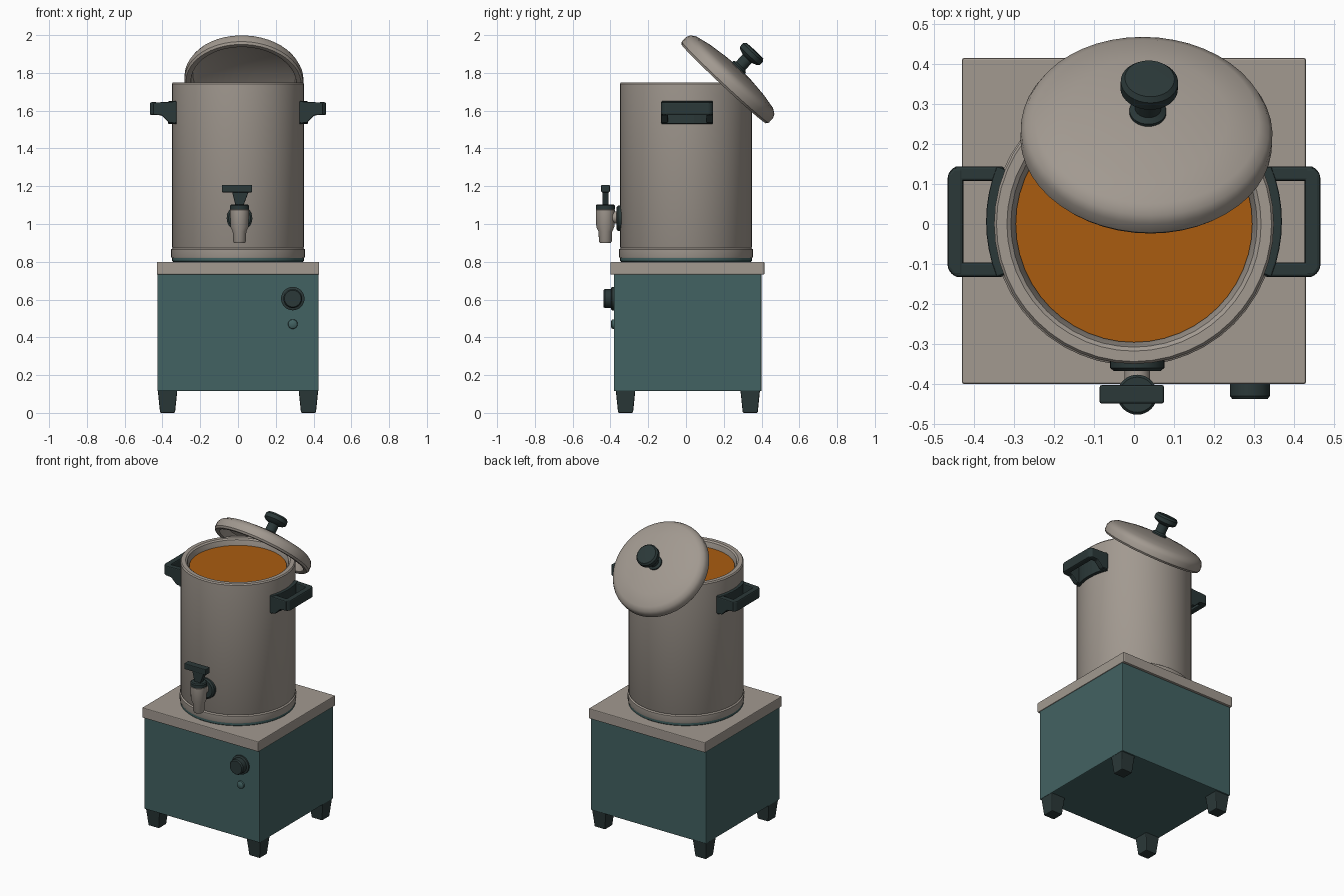
import bpy, bmesh, math
from mathutils import Matrix, Vector

if "Cube" in bpy.data.objects:
    bpy.data.objects.remove(bpy.data.objects["Cube"])


def mat(name, col):
    m = bpy.data.materials.new(name)
    m.diffuse_color = (*col, 1)
    m.use_nodes = True
    m.node_tree.nodes["Principled BSDF"].inputs["Base Color"].default_value = m.diffuse_color
    return m


STEEL = mat("warm_steel", (0.36, 0.32, 0.28))
TEAL = mat("teal_enamel", (0.055, 0.122, 0.122))
DARK = mat("dark_plastic", (0.024, 0.04, 0.04))
ORANGE = mat("orange_drink", (0.40, 0.107, 0.005))


def finish(name, bm, material, smooth=True, bevel=0.0):
    bmesh.ops.recalc_face_normals(bm, faces=bm.faces)
    me = bpy.data.meshes.new(name)
    bm.to_mesh(me)
    bm.free()
    me.materials.append(material)
    ob = bpy.data.objects.new(name, me)
    bpy.context.collection.objects.link(ob)
    if bevel:
        b = ob.modifiers.new("bevel", 'BEVEL')
        b.width, b.segments = bevel, 2
    if smooth:
        bpy.ops.object.select_all(action='DESELECT')
        bpy.context.view_layer.objects.active = ob
        ob.select_set(True)
        bpy.ops.object.shade_smooth_by_angle(angle=math.radians(35))
    return ob


def box(name, lo, hi, material, bevel=0.0, taper=1.0):
    """Box between two corners; taper scales the bottom."""
    bm = bmesh.new()
    lo, hi = Vector(lo), Vector(hi)
    c, s = (lo + hi) / 2, hi - lo
    bmesh.ops.create_cube(bm, size=1)
    for v in bm.verts:
        k = taper if v.co.z < 0 else 1
        v.co = Vector((c.x + v.co.x * s.x * k, c.y + v.co.y * s.y * k, c.z + v.co.z * s.z))
    return finish(name, bm, material, False, bevel)


def lathe(name, profile, material, matrix=Matrix(), n=48):
    """Revolve (radius, height) points round z, then place with matrix."""
    bm = bmesh.new()
    rings = []
    for r, z in profile:
        if r == 0:
            rings.append([bm.verts.new((0, 0, z))] * n)
        else:
            rings.append([bm.verts.new((r * math.cos(math.tau * i / n), r * math.sin(math.tau * i / n), z))
                          for i in range(n)])
    for a, b in zip(rings, rings[1:]):
        for i in range(n):
            j = (i + 1) % n
            bm.faces.new(list(dict.fromkeys((a[i], a[j], b[j], b[i]))))
    bm.transform(matrix)
    return finish(name, bm, material)


def prism(name, outline, direction, material, bevel=0.0):
    """Extrude a flat outline of 3D points."""
    bm = bmesh.new()
    f = bm.faces.new([bm.verts.new(p) for p in outline])
    r = bmesh.ops.extrude_face_region(bm, geom=[f])
    bmesh.ops.translate(bm, vec=direction, verts=[v for v in r["geom"] if isinstance(v, bmesh.types.BMVert)])
    return finish(name, bm, material, False, bevel)


def forward(x, y, z):
    """Placement turning a lathe axis toward the front (-y)."""
    return Matrix.Translation((x, y, z)) @ Matrix.Rotation(math.pi / 2, 4, 'X')


# Cabinet, worktop and feet
box("cabinet", (-0.427, -0.382, 0.115), (0.427, 0.40, 0.735), TEAL, 0.006)
box("worktop", (-0.43, -0.40, 0.732), (0.43, 0.415, 0.80), STEEL, 0.005)
for sx in (-1, 1):
    for y in (-0.32, 0.34):
        x = sx * 0.373
        box("foot", (x - 0.052, y - 0.052, 0), (x + 0.052, y + 0.052, 0.122), DARK, 0.006, 0.76)

# Control knob and indicator
lathe("knob_collar", [(0, 0), (0.062, 0), (0.062, 0.012), (0.056, 0.016), (0, 0.016)],
      DARK, forward(0.29, -0.38, 0.605), 32)
lathe("control_knob", [(0, 0), (0.05, 0), (0.05, 0.05), (0.044, 0.058), (0, 0.058)],
      DARK, forward(0.29, -0.38, 0.605), 32)
lathe("indicator", [(0, 0), (0.026, 0), (0.024, 0.012), (0.014, 0.018), (0, 0.018)],
      TEAL, forward(0.29, -0.38, 0.47), 16)

# Pot: base gasket, lower band, open shell and contents
lathe("base_gasket", [(0, 0.798), (0.342, 0.798), (0.35, 0.805), (0.35, 0.822), (0, 0.822)], TEAL)
lathe("base_band", [(0, 0.82), (0.352, 0.82), (0.354, 0.826), (0.354, 0.866), (0.346, 0.872), (0, 0.872)], STEEL)
lathe("pot", [(0, 0.868), (0.343, 0.868), (0.35, 0.88), (0.35, 1.742), (0.344, 1.75),
              (0.318, 1.75), (0.308, 1.742), (0.294, 1.69), (0.294, 1.64), (0, 1.64)], STEEL)
lathe("drink", [(0.296, 1.65), (0.296, 1.71), (0, 1.71)], ORANGE)

# Side handles: curved mount, two bracket arms and a grip
for s in (-1, 1):
    arc = [math.radians(-22 + 44 * i / 8) for i in range(9)]
    outline = [(s * 0.37 * math.cos(a), 0.006 + 0.37 * math.sin(a), 1.53) for a in arc]
    outline += [(s * 0.34 * math.cos(a), 0.006 + 0.34 * math.sin(a), 1.53) for a in reversed(arc)]
    prism("handle_mount", outline, (0, 0, 0.12), DARK, 0.004)
    for y in (-0.132, 0.108):
        prof = [(0.325, 1.535), (0.365, 1.535), (0.405, 1.575), (0.45, 1.578), (0.45, 1.643), (0.325, 1.648)]
        prism("handle_arm", [(s * x, y, z) for x, z in prof], (0, 0.036, 0), DARK, 0.006)
    grip = [(0.427, -0.13), (0.452, -0.13), (0.466, -0.112), (0.466, 0.124), (0.452, 0.142), (0.427, 0.142)]
    prism("handle_grip", [(s * x, y, 1.576) for x, y in grip], (0, 0, 0.069), DARK, 0.008)

# Tap
TX, TY = 0.008, -0.427
lathe("tap_flange", [(0, 0), (0.068, 0), (0.068, 0.022), (0.058, 0.03), (0, 0.03)],
      DARK, forward(TX, -0.338, 1.03), 32)
lathe("tap_pipe", [(0, 0), (0.032, 0), (0.032, 0.1), (0, 0.1)], STEEL, forward(TX, -0.33, 1.035), 24)
lathe("tap_body", [(0, 0.90), (0.029, 0.90), (0.034, 0.908), (0.036, 0.96), (0.048, 0.985),
                   (0.05, 1.075), (0.046, 1.08), (0, 1.08)], STEEL, Matrix.Translation((TX, TY, 0)), 32)
lathe("tap_cap", [(0, 1.078), (0.05, 1.078), (0.05, 1.098), (0.044, 1.104), (0, 1.104)],
      DARK, Matrix.Translation((TX, TY, 0)), 32)
prism("tap_lever_stem", [(TX - 0.022, -0.443, 1.10), (TX + 0.022, -0.443, 1.10),
                         (TX + 0.05, -0.443, 1.175), (TX - 0.04, -0.443, 1.175)], (0, 0.034, 0), DARK, 0.004)
box("tap_lever", (-0.086, -0.449, 1.168), (0.075, -0.403, 1.207), DARK, 0.005)

# Lid hung on the back rim, with its knob
LID = (Matrix.Translation((0.03, 0.2, 1.742)) @ Matrix.Rotation(math.radians(3), 4, 'Y')
       @ Matrix.Rotation(math.radians(-43), 4, 'X'))
lathe("lid", [(0, 0.095), (0.24, 0.082), (0.272, 0.06), (0.28, 0.005), (0.288, 0), (0.306, 0),
              (0.315, 0.012), (0.315, 0.045), (0.305, 0.066), (0.28, 0.083), (0.2, 0.1), (0.1, 0.112), (0, 0.115)],
      STEEL, LID)
lathe("lid_knob", [(0, 0.105), (0.046, 0.105), (0.046, 0.122), (0.033, 0.132), (0.033, 0.182), (0.06, 0.192),
                   (0.072, 0.203), (0.072, 0.228), (0.062, 0.24), (0, 0.243)], DARK, LID, 32)
